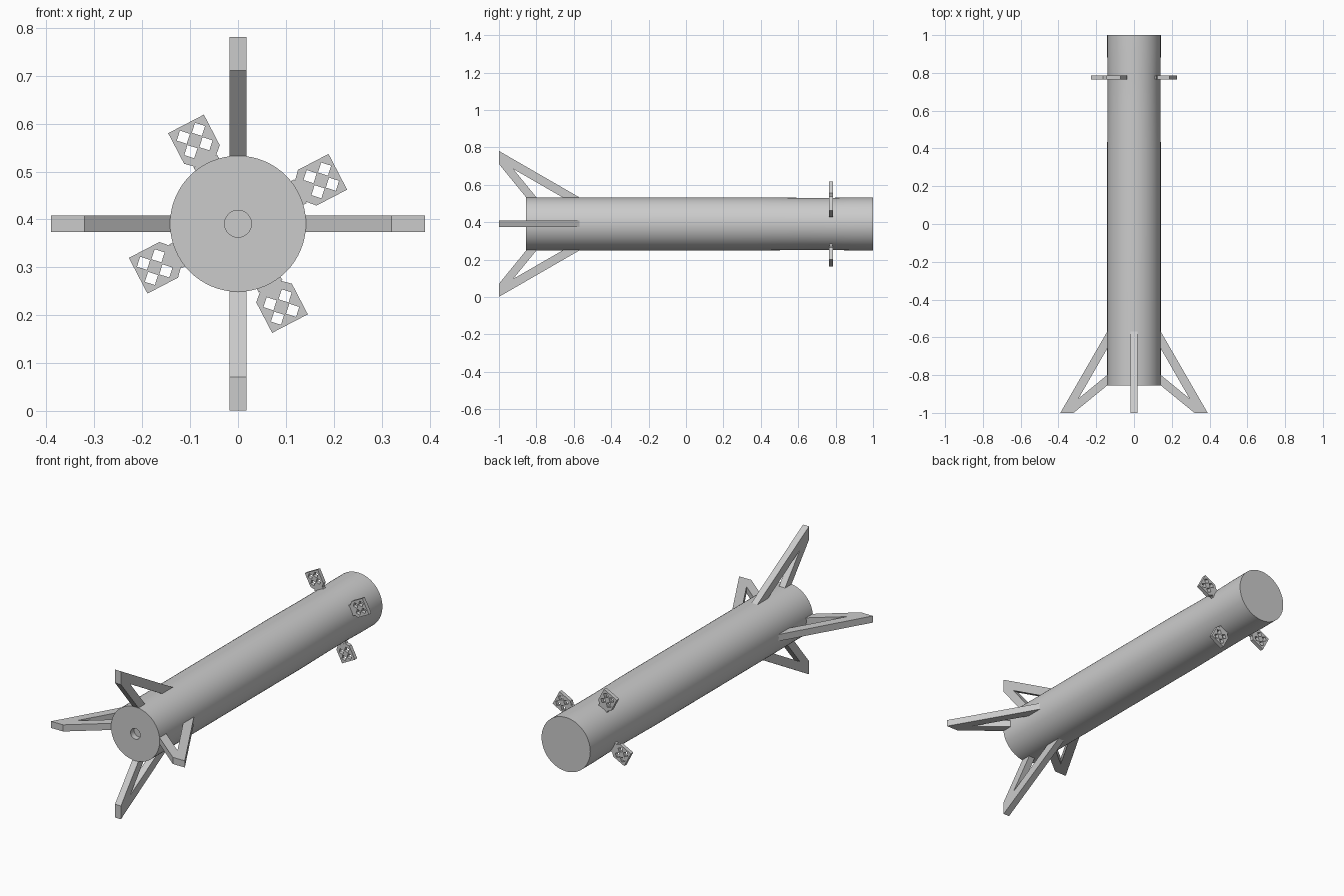
import bpy, bmesh
from math import cos, sin, radians, tau
from mathutils import Matrix, Vector

if "Cube" in bpy.data.objects:
    bpy.data.objects.remove(bpy.data.objects["Cube"])

AXIS_Z = 0.391


def frame(angle, second, y=0.0):
    """Matrix with local x pointing radially out of the body, local y along 'axis' or 'tangent'."""
    x = Vector((cos(angle), 0, sin(angle)))
    v = Vector((0, 1, 0)) if second == "axis" else Vector((-sin(angle), 0, cos(angle)))
    m = Matrix((x, v, x.cross(v))).transposed().to_4x4()
    m.translation = (0, y, AXIS_Z)
    return m


def plate(name, loops, thickness, matrix):
    """Flat plate from an outline followed by hole loops."""
    cu = bpy.data.curves.new(name, 'CURVE')
    cu.dimensions = '2D'
    cu.fill_mode = 'BOTH'
    cu.extrude = thickness / 2
    for loop in loops:
        sp = cu.splines.new('POLY')
        sp.points.add(len(loop) - 1)
        for p, (a, b) in zip(sp.points, loop):
            p.co = (a, b, 0, 1)
        sp.use_cyclic_u = True
    tmp = bpy.data.objects.new(name + "_curve", cu)
    bpy.context.collection.objects.link(tmp)
    bpy.context.view_layer.update()
    dg = bpy.context.evaluated_depsgraph_get()
    me = bpy.data.meshes.new_from_object(tmp.evaluated_get(dg))
    bpy.data.objects.remove(tmp)
    me.transform(matrix)
    bm = bmesh.new()
    bm.from_mesh(me)
    bmesh.ops.remove_doubles(bm, verts=bm.verts, dist=1e-5)
    bmesh.ops.recalc_face_normals(bm, faces=bm.faces)
    for f in bm.faces:
        f.smooth = False
    bm.to_mesh(me)
    bm.free()
    ob = bpy.data.objects.new(name, me)
    bpy.context.collection.objects.link(ob)
    return ob


# Main body: lathed tube with a small engine recess, slightly waisted near the top
profile = [(0, -.825), (.028, -.825), (.028, -.855), (.142, -.855), (.142, -.57),
           (.142, .4), (.1395, .62), (.1395, .78), (.142, .9), (.142, 1), (0, 1)]
bm = bmesh.new()
vs = [bm.verts.new((r, y, 0)) for r, y in profile]
es = [bm.edges.new(pair) for pair in zip(vs, vs[1:])]
bmesh.ops.spin(bm, geom=vs + es, cent=(0, 0, 0), axis=(0, 1, 0), angle=tau, steps=64)
bmesh.ops.remove_doubles(bm, verts=bm.verts, dist=1e-5)
bmesh.ops.recalc_face_normals(bm, faces=bm.faces)
me = bpy.data.meshes.new("body")
bm.to_mesh(me)
bm.free()
body = bpy.data.objects.new("body", me)
bpy.context.collection.objects.link(body)
body.location.z = AXIS_Z
bpy.context.view_layer.objects.active = body
body.select_set(True)
bpy.ops.object.shade_smooth_by_angle(angle=radians(30))

# Landing legs: triangular struts around the base
leg_outline = [(.12, -.532), (.39, -1), (.32, -1), (.12, -.837)]
leg_gap = [(.294, -.924), (.135, -.648), (.135, -.794)]
for i in range(4):
    plate(f"landing_leg_{i + 1}", [leg_outline, leg_gap], .035,
          frame(radians(90 * i), "axis"))

# Grid fins with diamond openings, each on a small mounting block
fin_outline = [(.235, -.042), (.235, .042), (.163, .042), (.146, .0235),
               (.146, -.0235), (.163, -.042)]
d = .0155
diamonds = [[(r + d, t), (r, t + d), (r - d, t), (r, t - d)]
            for r in (.179, .213) for t in (-.0178, .0178)]
mount = [(.125, -.028), (.147, -.028), (.147, .028), (.125, .028)]
for i in range(4):
    m = frame(radians(27.5 + 90 * i), "tangent", .775)
    plate(f"grid_fin_{i + 1}", [fin_outline] + diamonds, .02, m)
    plate(f"fin_mount_{i + 1}", [mount], .017, m)
